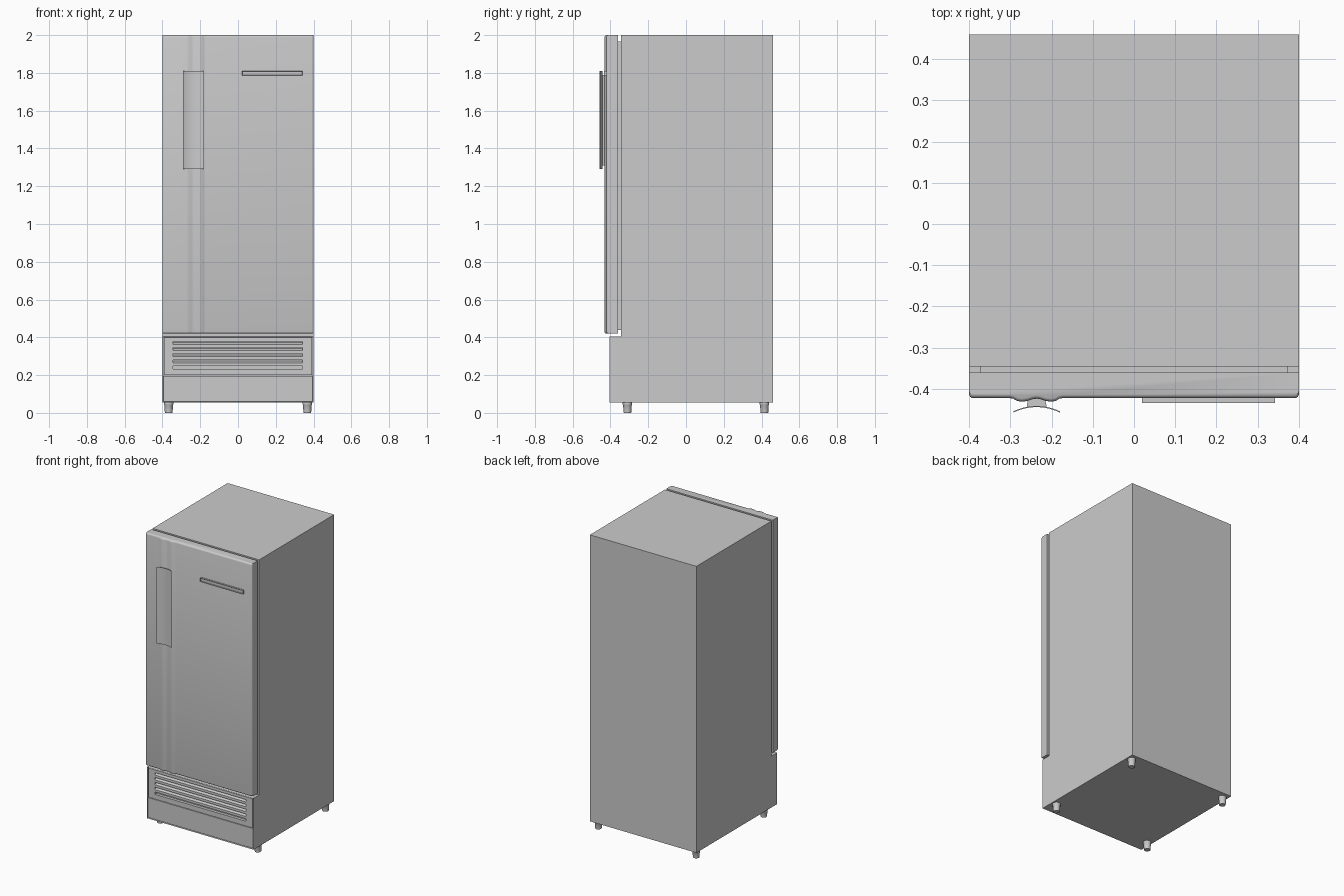
import bpy, bmesh, math
from mathutils import Vector

if "Cube" in bpy.data.objects:
    bpy.data.objects.remove(bpy.data.objects["Cube"])


def finish(name, bm, angle=30):
    bmesh.ops.recalc_face_normals(bm, faces=bm.faces[:])
    me = bpy.data.meshes.new(name)
    bm.to_mesh(me)
    bm.free()
    me.shade_smooth()
    me.set_sharp_from_angle(angle=math.radians(angle))
    ob = bpy.data.objects.new(name, me)
    bpy.context.collection.objects.link(ob)
    return ob


def loft(rings):
    """Closed solid through rings of equal point count."""
    bm = bmesh.new()
    vs = [[bm.verts.new(p) for p in r] for r in rings]
    n = len(vs[0])
    for a, b in zip(vs, vs[1:]):
        for i in range(n):
            j = (i + 1) % n
            bm.faces.new((a[i], a[j], b[j], b[i]))
    bm.faces.new(vs[0][::-1])
    bm.faces.new(vs[-1])
    bmesh.ops.recalc_face_normals(bm, faces=bm.faces[:])
    return bm


def x_prism(pts, x0, x1):
    return loft([[(x, y, z) for y, z in pts] for x in (x0, x1)])


def z_prism(pts, z0, z1):
    return loft([[(x, y, z) for x, y in pts] for z in (z0, z1)])


def box(x0, x1, y0, y1, z0, z1):
    return z_prism([(x0, y0), (x1, y0), (x1, y1), (x0, y1)], z0, z1)


def recess_front(bm, rim, depth):
    """Sink the foremost -y face, leaving a rim."""
    f = min((f for f in bm.faces if f.normal.y < -0.9),
            key=lambda f: f.calc_center_median().y)
    bmesh.ops.inset_individual(bm, faces=[f], thickness=rim, depth=-depth)


# Cabinet: stepped side profile with a recessed bay in the base
bm = x_prism([(-0.405, 0.055), (0.46, 0.055), (0.46, 2.0),
              (-0.345, 2.0), (-0.345, 0.404), (-0.405, 0.404)], -0.4, 0.4)
recess_front(bm, 0.005, 0.022)
finish("cabinet", bm)

# Door gasket
finish("door_gasket", box(-0.373, 0.373, -0.362, -0.343, 0.438, 1.965))

# Door: plan profile with a double ripple behind the handle
r = 0.01
ripple = [(-0.302, -0.422), (-0.293, -0.4235), (-0.283, -0.429), (-0.272, -0.431),
          (-0.258, -0.429), (-0.246, -0.425), (-0.236, -0.4235), (-0.226, -0.425),
          (-0.214, -0.429), (-0.2, -0.431), (-0.190, -0.429), (-0.181, -0.4235),
          (-0.172, -0.422)]
arc = [(r * math.sin(a), r * math.cos(a)) for a in (i * math.pi / 8 for i in range(5))]
left = [(-0.4 + r - c, -0.422 + r - s) for s, c in arc]
right = [(0.4 - r + s, -0.422 + r - c) for s, c in arc]
plan = [(-0.4, -0.36)] + left + ripple + right + [(0.4, -0.36)]
levels = [(0.42, 0.008), (0.4225, 0.004), (0.426, 0.001), (0.43, 0),
          (1.99, 0), (1.994, 0.001), (1.9975, 0.004), (2.0, 0.008)]
finish("door", loft([[(x, y + (d if y < -0.4 else 0), z) for x, y in plan]
                     for z, d in levels]), 35)

# Handle: thin plate curling away from the door, on a mounting block
xs = [-0.236 + 0.056 * (i / 6 - 1) for i in range(13)]
curve = [(x, -0.441 - 0.013 * ((x + 0.236) / 0.056) ** 2) for x in xs]
plate = [(x, y - 0.003) for x, y in curve] + curve[::-1]
finish("handle_plate", z_prism(plate, 1.29, 1.81))
finish("handle_mount", z_prism([(-0.26, -0.442), (-0.212, -0.442),
                                (-0.216, -0.42), (-0.256, -0.42)], 1.31, 1.79))

# Trim bar with a sunken face
bm = box(0.02, 0.342, -0.434, -0.42, 1.785, 1.81)
recess_front(bm, 0.005, 0.004)
finish("trim_bar", bm)

# Base front: kick panel and louvred vent panel
finish("kick_panel", box(-0.3945, 0.3945, -0.402, -0.383, 0.061, 0.196))
yf, yb = -0.403, -0.383
for name, x0, x1, z0, z1 in (("vent_left_stile", -0.392, -0.343, 0.2, 0.398),
                             ("vent_right_stile", 0.341, 0.392, 0.2, 0.398),
                             ("vent_bottom_rail", -0.343, 0.341, 0.2, 0.232),
                             ("vent_top_rail", -0.343, 0.341, 0.379, 0.398)):
    finish(name, box(x0, x1, yf, yb, z0, z1))
for i in range(4):
    z = 0.248 + i * 0.0328
    finish(f"vent_louvre_{i + 1}",
           x_prism([(yf, z), (yf, z + 0.0165), (yb, z + 0.026), (yb, z + 0.0095)],
                   -0.343, 0.341))

# Feet: tapered rounds with a collar
foot = [(0.019, 0), (0.0205, 0.002), (0.023, 0.042), (0.025, 0.045), (0.025, 0.056)]
for sx, side in ((-1, "left"), (1, "right")):
    for y, end in ((-0.31, "front"), (0.415, "back")):
        rings = [[(sx * 0.367 + rad * math.cos(k * math.tau / 24),
                   y + rad * math.sin(k * math.tau / 24), z) for k in range(24)]
                 for rad, z in foot]
        finish(f"{end}_{side}_foot", loft(rings))
